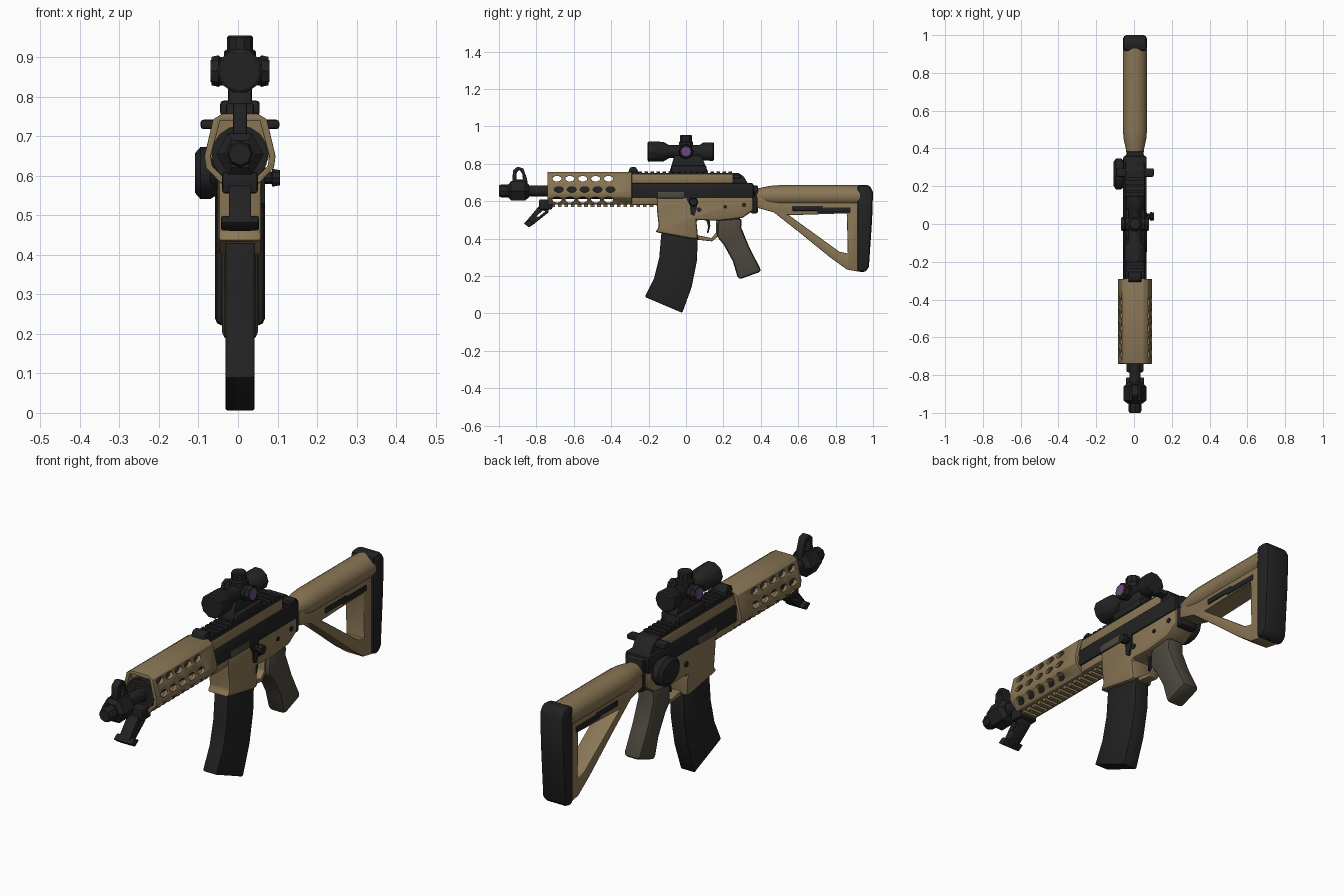
import bpy, bmesh, math
from mathutils import Matrix, Vector

if "Cube" in bpy.data.objects:
    bpy.data.objects.remove(bpy.data.objects["Cube"])

CX = 0.005  # middle plane of the body


def material(name, rgb):
    m = bpy.data.materials.new(name)
    m.use_nodes = True
    m.diffuse_color = (*rgb, 1)
    bsdf = m.node_tree.nodes["Principled BSDF"]
    bsdf.inputs["Base Color"].default_value = (*rgb, 1)
    bsdf.inputs["Roughness"].default_value = 0.7
    return m


TAN = material("tan", (0.25, 0.18, 0.09))
BLACK = material("black", (0.016, 0.016, 0.017))
OLIVE = material("olive grey", (0.075, 0.066, 0.05))
PURPLE = material("purple", (0.15, 0.07, 0.22))


def finish(name, bm, mat, cutters=(), bevel=0, angle=35):
    """Make an object, cut it, round its edges and shade it."""
    bmesh.ops.recalc_face_normals(bm, faces=bm.faces)
    me = bpy.data.meshes.new(name)
    bm.to_mesh(me)
    bm.free()
    ob = bpy.data.objects.new(name, me)
    bpy.context.collection.objects.link(ob)
    for c in cutters:
        mod = ob.modifiers.new("cut", "BOOLEAN")
        mod.operation, mod.object, mod.solver = "DIFFERENCE", c, "EXACT"
    if bevel:
        mod = ob.modifiers.new("round", "BEVEL")
        mod.width, mod.segments, mod.angle_limit = bevel, 2, math.radians(30)
    if ob.modifiers:
        dg = bpy.context.evaluated_depsgraph_get()
        ob.data = bpy.data.meshes.new_from_object(ob.evaluated_get(dg))
        ob.modifiers.clear()
        for c in cutters:
            bpy.data.objects.remove(c)
    ob.data.materials.clear()
    if mat:
        ob.data.materials.append(mat)
    ob.data.shade_smooth()
    ob.data.set_sharp_from_angle(angle=math.radians(angle))
    return ob


def extrude(bm, start, step):
    face = bm.faces.new([bm.verts.new(p) for p in start])
    new = bmesh.ops.extrude_face_region(bm, geom=[face])["geom"]
    bmesh.ops.translate(bm, vec=step, verts=[v for v in new if isinstance(v, bmesh.types.BMVert)])


def side(name, pts, half, mat, cutters=(), bevel=0, x=CX):
    """Side profile of (y, z) points, widened along x."""
    bm = bmesh.new()
    extrude(bm, [(x - half, y, z) for y, z in pts], (2 * half, 0, 0))
    return finish(name, bm, mat, cutters, bevel)


def section(name, half_pts, y0, y1, mat, cutters=(), bevel=0):
    """Mirrored cross-section of (x, z) points, run along y."""
    pts = [(CX + x, z) for x, z in half_pts] + [(CX - x, z) for x, z in reversed(half_pts)]
    bm = bmesh.new()
    extrude(bm, [(x, y0, z) for x, z in pts], (0, y1 - y0, 0))
    return finish(name, bm, mat, cutters, bevel)


def box(name, y0, y1, z0, z1, half, mat, bevel=0, x=CX):
    return side(name, [(y0, z0), (y1, z0), (y1, z1), (y0, z1)], half, mat, (), bevel, x)


def lathe(name, pts, centre, axis, mat, sides=16, flat=(1, 1)):
    """Rings of (distance, radius) along an axis; flat squashes the ring."""
    bm = bmesh.new()
    rings = []
    for d, r in pts:
        ring = [bm.verts.new((r * flat[0] * math.cos(a), r * flat[1] * math.sin(a), d))
                for a in (2 * math.pi * i / sides for i in range(sides))]
        rings.append(ring)
    for a, b in zip(rings, rings[1:]):
        for i in range(sides):
            j = (i + 1) % sides
            bm.faces.new((a[i], a[j], b[j], b[i]))
    bm.faces.new(rings[0])
    bm.faces.new(rings[-1])
    third = Vector(axis)
    first = Vector((1, 0, 0)) if abs(third.x) < 0.5 else Vector((0, 1, 0))
    rot = Matrix((first, third.cross(first), third)).transposed().to_4x4()
    bmesh.ops.transform(bm, matrix=Matrix.Translation(centre) @ rot, verts=bm.verts)
    return finish(name, bm, mat)


X, Y, Z = (1, 0, 0), (0, 1, 0), (0, 0, 1)

# Muzzle, barrel and front sight
BORE = (CX, 0, 0.655)
lathe("muzzle", [(-1, 0.028), (-0.99, 0.034), (-0.93, 0.034)], BORE, Y, BLACK, 8)
lathe("barrel", [(-0.94, 0.03), (-0.74, 0.03), (-0.73, 0.042), (-0.28, 0.042)], BORE, Y, BLACK)
lathe("front_sight_base", [(-0.95, 0.04), (-0.935, 0.06), (-0.86, 0.06), (-0.84, 0.04)], BORE, Y, BLACK, 6)
hole = side("sight_cutter", [(-0.905, 0.715), (-0.905, 0.755), (-0.89, 0.768), (-0.875, 0.745), (-0.872, 0.715)], 0.1, None)
side("front_sight_ear", [(-0.93, 0.68), (-0.925, 0.765), (-0.9, 0.785), (-0.87, 0.775), (-0.85, 0.72), (-0.845, 0.68)],
     0.018, BLACK, [hole], 0.004)

# Folding foot below the barrel
hole = side("foot_cutter", [(-0.765, 0.55), (-0.752, 0.545), (-0.79, 0.515), (-0.8, 0.52)], 0.1, None)
side("foot_strut", [(-0.785, 0.575), (-0.73, 0.59), (-0.735, 0.54), (-0.81, 0.48), (-0.84, 0.46), (-0.865, 0.48)],
     0.028, BLACK, [hole], 0.005)
side("foot_pad", [(-0.868, 0.482), (-0.84, 0.5), (-0.81, 0.48), (-0.84, 0.46)], 0.048, BLACK, (), 0.005)
box("foot_hinge", -0.785, -0.715, 0.555, 0.61, 0.045, BLACK, 0.008)

# Handguard with rows of oval holes
bm = bmesh.new()
for row, z in enumerate((0.72, 0.662, 0.608)):
    for col in range(5):
        y = -0.69 + 0.069 * col + (0.01 if row == 1 else 0)
        oval = [(-0.2, y + 0.025 * math.cos(a), z + 0.015 * math.sin(a))
                for a in (math.pi * i / 5 for i in range(10))]
        extrude(bm, oval, (0.4, 0, 0))
holes = finish("hole_cutter", bm, None)
core = section("core_cutter", [(0.05, 0.74), (0.074, 0.65), (0.07, 0.625), (0.04, 0.594)], -0.8, -0.2, None)
section("handguard", [(0.045, 0.757), (0.068, 0.743), (0.09, 0.65), (0.086, 0.62), (0.05, 0.582)],
        -0.74, -0.29, TAN, [core, holes], 0.003)
lathe("handguard_cap", [(-0.735, 0.072), (-0.715, 0.072)], BORE, Y, BLACK)
section("handguard_back", [(0.055, 0.74), (0.075, 0.65), (0.045, 0.59)], -0.315, -0.3, TAN)
box("handguard_tail", -0.3, -0.15, 0.58, 0.65, 0.055, TAN, 0.01)
for i in range(16):
    box("lower_rail_tooth", -0.72 + 0.035 * i, -0.7 + 0.035 * i, 0.568, 0.59, 0.035, TAN)

# Upper receiver and top rail
box("upper_receiver", -0.3, 0.36, 0.615, 0.697, 0.062, BLACK, 0.01)
box("upper_receiver_top", -0.3, 0.25, 0.69, 0.744, 0.053, TAN, 0.006)
box("top_rail", -0.29, 0.27, 0.735, 0.75, 0.05, BLACK)
for i in range(17):
    box("top_rail_tooth", -0.285 + 0.032 * i, -0.267 + 0.032 * i, 0.748, 0.759, 0.045, BLACK)
side("rear_sight", [(-0.31, 0.75), (-0.3, 0.78), (-0.27, 0.785), (-0.25, 0.75)], 0.035, BLACK, (), 0.006)
side("receiver_rear", [(0.22, 0.68), (0.235, 0.745), (0.28, 0.752), (0.31, 0.73), (0.33, 0.695), (0.37, 0.685), (0.37, 0.62)],
     0.05, BLACK, (), 0.008)
box("charging_handle", 0.25, 0.295, 0.718, 0.742, 0.1, BLACK, 0.008)
box("ejection_cover", -0.15, -0.01, 0.615, 0.65, 0.064, OLIVE, 0.004)

# Lower receiver, magazine well and trigger guard
side("lower_receiver", [(-0.16, 0.64), (-0.155, 0.55), (-0.145, 0.46), (-0.165, 0.435), (0.03, 0.4), (0.065, 0.4),
                        (0.055, 0.5), (0.17, 0.495), (0.3, 0.51), (0.36, 0.55), (0.36, 0.63)], 0.055, TAN, (), 0.012)
side("trigger_guard", [(0.05, 0.42), (0.05, 0.395), (0.14, 0.385), (0.18, 0.42), (0.18, 0.5), (0.162, 0.5), (0.16, 0.43),
                       (0.135, 0.403)], 0.022, TAN, (), 0.004)
side("trigger", [(0.105, 0.51), (0.125, 0.51), (0.13, 0.47), (0.12, 0.43), (0.112, 0.43), (0.118, 0.465)], 0.01, BLACK)
lathe("release_knob", [(0.045, 0.016), (0.08, 0.016), (0.082, 0.024), (0.101, 0.02)], (CX, 0.04, 0.595), X, BLACK, 10)
side("release_lever", [(0.0, 0.615), (0.06, 0.62), (0.06, 0.57), (0.045, 0.52), (0.025, 0.53), (0.02, 0.58)], 0.006,
     BLACK, (), 0, CX + 0.057)
for y, z, r in ((0.07, 0.555, 0.013), (0.21, 0.57, 0.01), (0.31, 0.58, 0.012)):
    lathe("receiver_pin", [(-0.059, r), (0.059, r)], (CX, y, z), X, BLACK, 10)
lathe("side_disk", [(0.05, 0.05), (0.075, 0.066), (0.1, 0.066), (0.114, 0.05)], (CX, 0.265, 0.607), (-1, 0, 0),
      BLACK, 16, (1.25, 1))

# Magazine
side("magazine", [(-0.13, 0.45), (-0.143, 0.3), (-0.17, 0.19), (-0.22, 0.088), (-0.02, 0.003), (0.03, 0.14),
                  (0.058, 0.28), (0.064, 0.42)], 0.037, BLACK, (), 0.007)

# Pistol grip
side("grip", [(0.17, 0.5), (0.3, 0.51), (0.295, 0.46), (0.34, 0.35), (0.405, 0.225), (0.28, 0.18), (0.25, 0.28),
              (0.2, 0.37), (0.165, 0.41)], 0.045, OLIVE, (), 0.018)

# Stock
box("stock_collar", 0.345, 0.385, 0.535, 0.685, 0.045, BLACK, 0.01)
lathe("stock_tube", [(0.37, 0.042), (0.45, 0.06), (0.5, 0.064), (0.93, 0.064)], (CX, 0, 0.628), Y, TAN, 16, (1, 0.9))
hole = side("stock_cutter", [(0.55, 0.525), (0.86, 0.535), (0.865, 0.32), (0.82, 0.33)], 0.2, None)
side("stock_frame", [(0.38, 0.62), (0.38, 0.565), (0.47, 0.54), (0.61, 0.43), (0.77, 0.3), (0.86, 0.235), (0.93, 0.222),
                     (0.93, 0.64), (0.6, 0.64)], 0.048, TAN, [hole], 0.014)
box("stock_slot", 0.57, 0.73, 0.548, 0.575, 0.052, BLACK, 0.004)
box("stock_slot", 0.7, 0.88, 0.54, 0.567, 0.052, BLACK, 0.004)
side("butt_pad", [(0.915, 0.222), (0.96, 0.22), (0.978, 0.25), (0.995, 0.5), (1.0, 0.65), (0.98, 0.688), (0.915, 0.685)],
     0.063, BLACK, (), 0.018)

# Scope
AXIS = (CX, 0, 0.865)
lathe("scope_tube", [(-0.205, 0.05), (-0.2, 0.057), (-0.12, 0.055), (-0.09, 0.036), (0.07, 0.036), (0.09, 0.05),
                     (0.145, 0.052), (0.15, 0.045)], AXIS, Y, BLACK, 10)
lathe("scope_turret", [(0, 0.04), (0.05, 0.04), (0.055, 0.033), (0.085, 0.033), (0.09, 0.028)], AXIS, Z, BLACK, 10)
for s in (-1, 1):
    lathe("side_turret", [(0, 0.036), (0.05, 0.036), (0.054, 0.04), (0.072, 0.036)], AXIS, (s, 0, 0), BLACK, 8)
    lathe("turret_cap", [(0.071, 0.03), (0.075, 0.027)], AXIS, (s, 0, 0), PURPLE, 8)
side("scope_mount", [(-0.09, 0.75), (-0.06, 0.85), (0.08, 0.85), (0.12, 0.75)], 0.03, BLACK, (), 0.006)
box("mount_clamp", -0.08, 0.11, 0.752, 0.79, 0.05, BLACK, 0.008)
